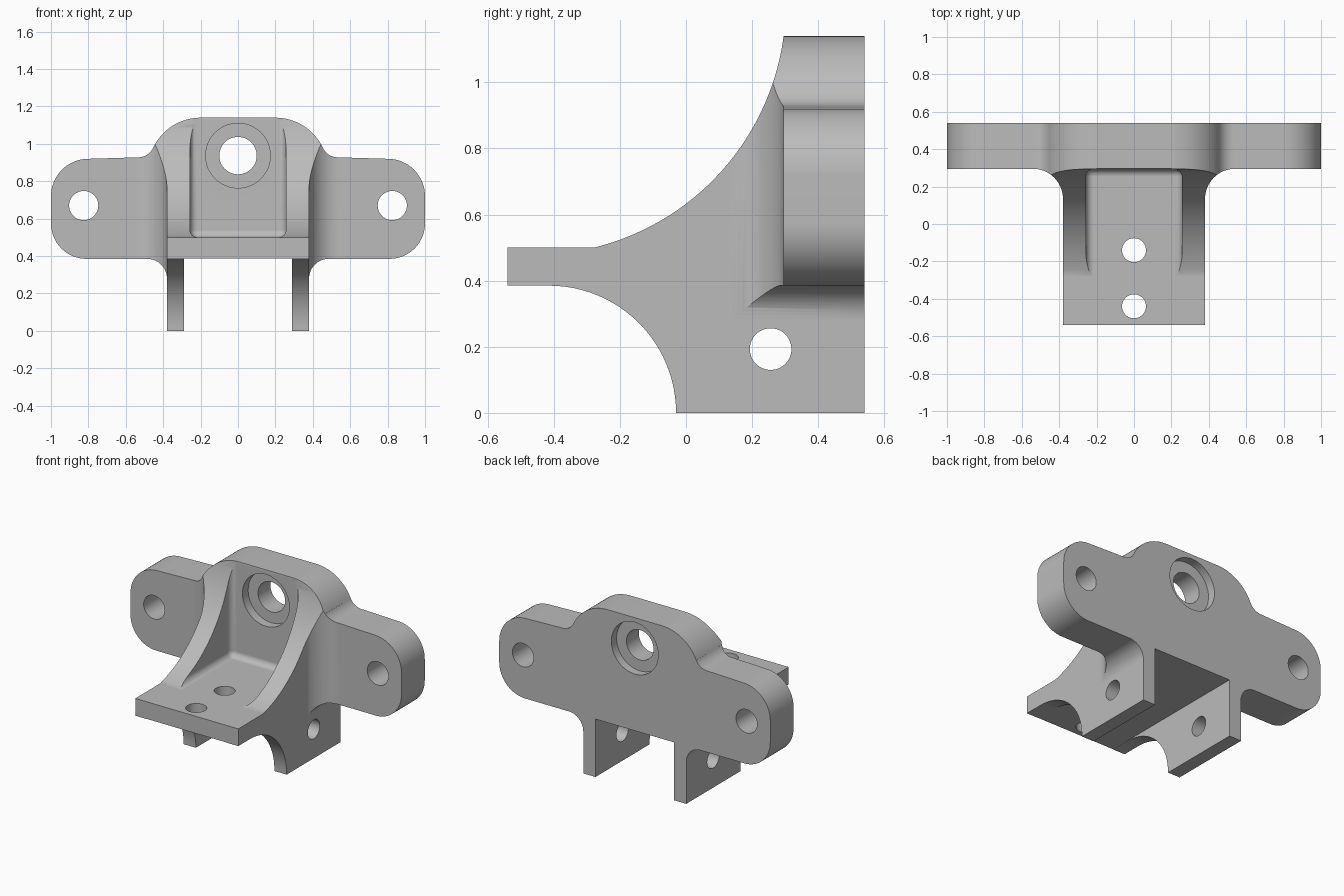
import bpy
import bmesh
from math import sin, cos, radians

if "Cube" in bpy.data.objects:
    bpy.data.objects.remove(bpy.data.objects["Cube"], do_unlink=True)


def arc(u, v, r, start, end, n=16):
    """Points on a circular arc, angles in degrees."""
    angles = [radians(start + (end - start) * i / n) for i in range(n + 1)]
    return [(u + r * cos(a), v + r * sin(a)) for a in angles]


def mirrored(half):
    """Close a half outline across the centre line."""
    return half + [(-u, v) for u, v in reversed(half)]


def prism(name, outline, axis, low, high):
    """Extrude a flat outline along one axis."""
    place = {"x": lambda u, v, t: (t, u, v),
             "y": lambda u, v, t: (u, t, v),
             "z": lambda u, v, t: (u, v, t)}[axis]
    bm = bmesh.new()
    a = [bm.verts.new(place(u, v, low)) for u, v in outline]
    b = [bm.verts.new(place(u, v, high)) for u, v in outline]
    bm.faces.new(a)
    bm.faces.new(b)
    for i in range(len(a)):
        j = (i + 1) % len(a)
        bm.faces.new((a[i], a[j], b[j], b[i]))
    bmesh.ops.recalc_face_normals(bm, faces=bm.faces)
    mesh = bpy.data.meshes.new(name)
    bm.to_mesh(mesh)
    bm.free()
    obj = bpy.data.objects.new(name, mesh)
    bpy.context.collection.objects.link(obj)
    return obj


def activate(obj):
    bpy.ops.object.select_all(action="DESELECT")
    obj.select_set(True)
    bpy.context.view_layer.objects.active = obj


def combine(target, tool, operation):
    """Apply a boolean and discard its helper."""
    tool.hide_render = True
    mod = target.modifiers.new("shape", "BOOLEAN")
    mod.operation = operation
    mod.solver = "EXACT"
    mod.object = tool
    activate(target)
    bpy.ops.object.modifier_apply(modifier=mod.name)
    bpy.data.objects.remove(tool, do_unlink=True)


def drill(target, axis, u, v, r, low=-2, high=2):
    circle = arc(u, v, r, 0, 360, 48)[:-1]
    combine(target, prism("hole_cutter", circle, axis, low, high), "DIFFERENCE")


# Front outline: hump, wings with rounded ends, legs below
front = (arc(0.2, 0.86, 0.28, 90, 25)
         + arc(0.533, 1.015, 0.087, 205, 270)
         + arc(0.8, 0.72, 0.2, 90, 0)
         + arc(0.81, 0.575, 0.19, 0, -90)
         + arc(0.485, 0.28, 0.105, 90, 180)
         + [(0.38, -0.1)])
bracket = prism("mounting_bracket", mirrored(front), "y", -0.7, 0.7)

# Side outline: shelf, swept ribs above, hollow leg fronts below
side = ([(-0.54, 0.385), (-0.54, 0.5)]
        + arc(-0.46, 1.24, 0.762, -76.2, -3, 32)
        + [(0.54, 1.2), (0.54, 0)]
        + arc(-0.415, 0, 0.385, 0, 90, 24))
combine(bracket, prism("side_outline", side, "x", -1.2, 1.2), "INTERSECT")

# Plan outline: back plate blending into the narrow body
plan = ([(1.1, 0.7), (1.1, 0.295)]
        + arc(0.54, 0.135, 0.16, 90, 180)
        + [(0.38, -0.7)])
combine(bracket, prism("plan_outline", mirrored(plan), "z", -0.5, 1.5), "INTERSECT")

# Open channel between the legs
channel = [(-0.29, -0.5), (0.29, -0.5), (0.29, 0.386), (-0.29, 0.386)]
combine(bracket, prism("channel_cutter", channel, "y", -1, 1), "DIFFERENCE")

# Rounded pocket between the ribs
pocket_outline = [(-0.257, 0.5), (0.257, 0.5), (0.257, 1.5), (-0.257, 1.5)]
pocket = prism("pocket_cutter", pocket_outline, "y", -1, 0.294)
bevel = pocket.modifiers.new("rounding", "BEVEL")
bevel.width = 0.04
bevel.segments = 6
activate(pocket)
bpy.ops.object.modifier_apply(modifier=bevel.name)
combine(bracket, pocket, "DIFFERENCE")

# Central hole, counterbored from both faces
drill(bracket, "y", 0, 0.937, 0.1)
drill(bracket, "y", 0, 0.937, 0.173, 0.1, 0.354)
drill(bracket, "y", 0, 0.937, 0.173, 0.485, 0.7)

# Wing, shelf and leg holes
for x in (-0.825, 0.825):
    drill(bracket, "y", x, 0.67, 0.078)
for y in (-0.14, -0.44):
    drill(bracket, "z", 0, y, 0.064)
drill(bracket, "x", 0.256, 0.193, 0.063)

# Plain grey finish
grey = bpy.data.materials.new("plain_grey")
grey.use_nodes = True
colour = (0.5, 0.5, 0.5, 1)
grey.diffuse_color = colour
grey.node_tree.nodes["Principled BSDF"].inputs["Base Color"].default_value = colour
bracket.data.materials.clear()
bracket.data.materials.append(grey)
for face in bracket.data.polygons:
    face.material_index = 0

# Smooth curves with crisp edges
activate(bracket)
bpy.ops.object.shade_smooth_by_angle(angle=radians(25))
weighted = bracket.modifiers.new("even_shading", "WEIGHTED_NORMAL")
weighted.keep_sharp = True
